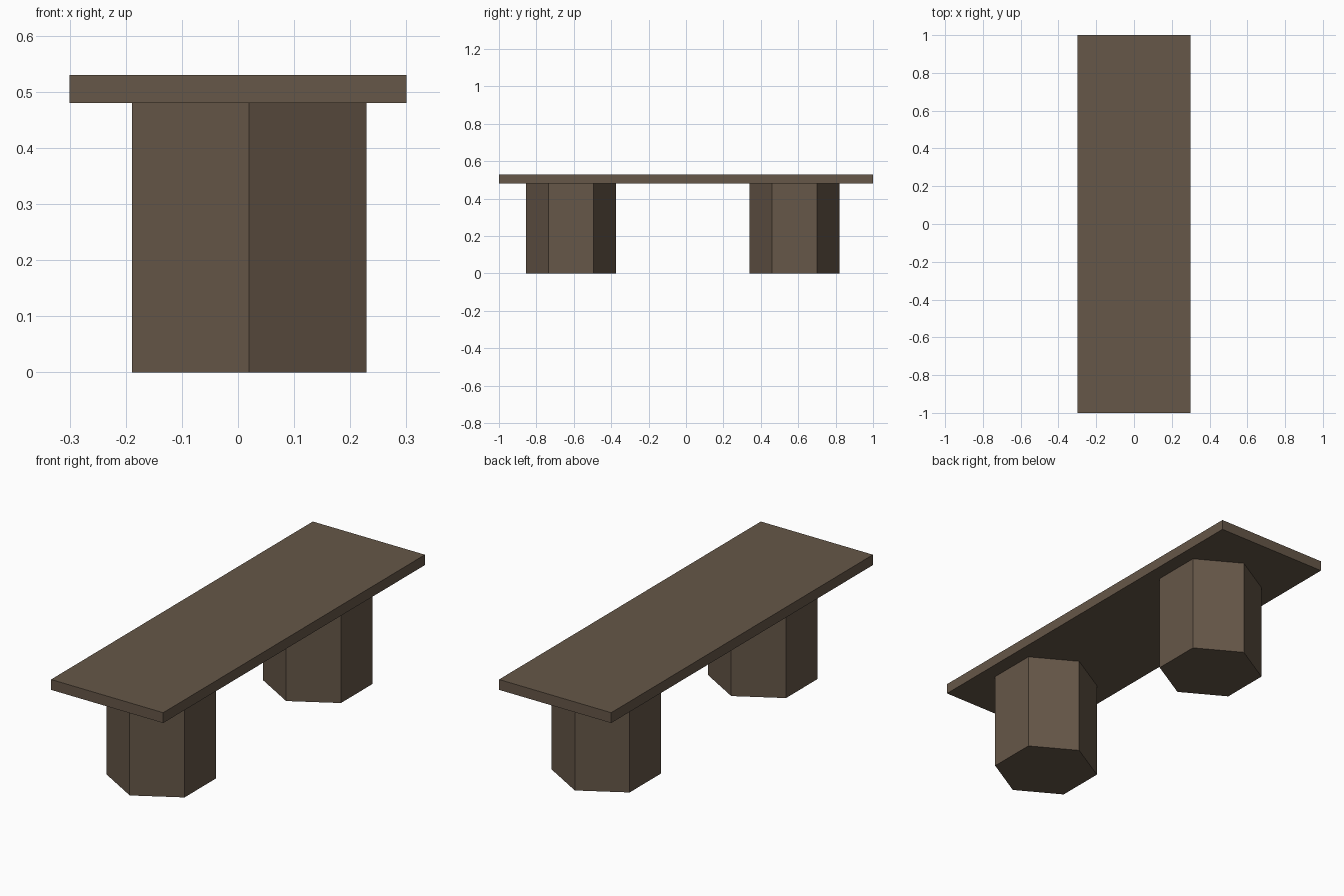
import bpy, bmesh, math

if "Cube" in bpy.data.objects:
    bpy.data.objects.remove(bpy.data.objects["Cube"])

wood = bpy.data.materials.new("dark_brown_wood")
wood.diffuse_color = (0.133, 0.095, 0.065, 1)
wood.use_nodes = True
wood.node_tree.nodes["Principled BSDF"].inputs["Base Color"].default_value = wood.diffuse_color


def prism(name, outline, z0, z1):
    """Extrude a flat outline from z0 up to z1."""
    bm = bmesh.new()
    base = bm.faces.new([bm.verts.new((x, y, z0)) for x, y in outline])
    top = bmesh.ops.extrude_face_region(bm, geom=[base], use_keep_orig=True)
    verts = [v for v in top["geom"] if isinstance(v, bmesh.types.BMVert)]
    bmesh.ops.translate(bm, verts=verts, vec=(0, 0, z1 - z0))
    bmesh.ops.recalc_face_normals(bm, faces=bm.faces)
    mesh = bpy.data.meshes.new(name)
    bm.to_mesh(mesh)
    bm.free()
    mesh.materials.append(wood)
    obj = bpy.data.objects.new(name, mesh)
    bpy.context.collection.objects.link(obj)
    return obj


# Bench seat plank
prism("seat", [(-0.3, -1), (0.3, -1), (0.3, 1), (-0.3, 1)], 0.48, 0.53)

# Hexagonal legs, a corner facing front and back
for name, cy in (("front_leg", -0.615), ("back_leg", 0.58)):
    hexagon = [(0.02 + 0.241 * math.sin(i * math.pi / 3),
                cy + 0.241 * math.cos(i * math.pi / 3)) for i in range(6)]
    prism(name, hexagon, 0, 0.48)
